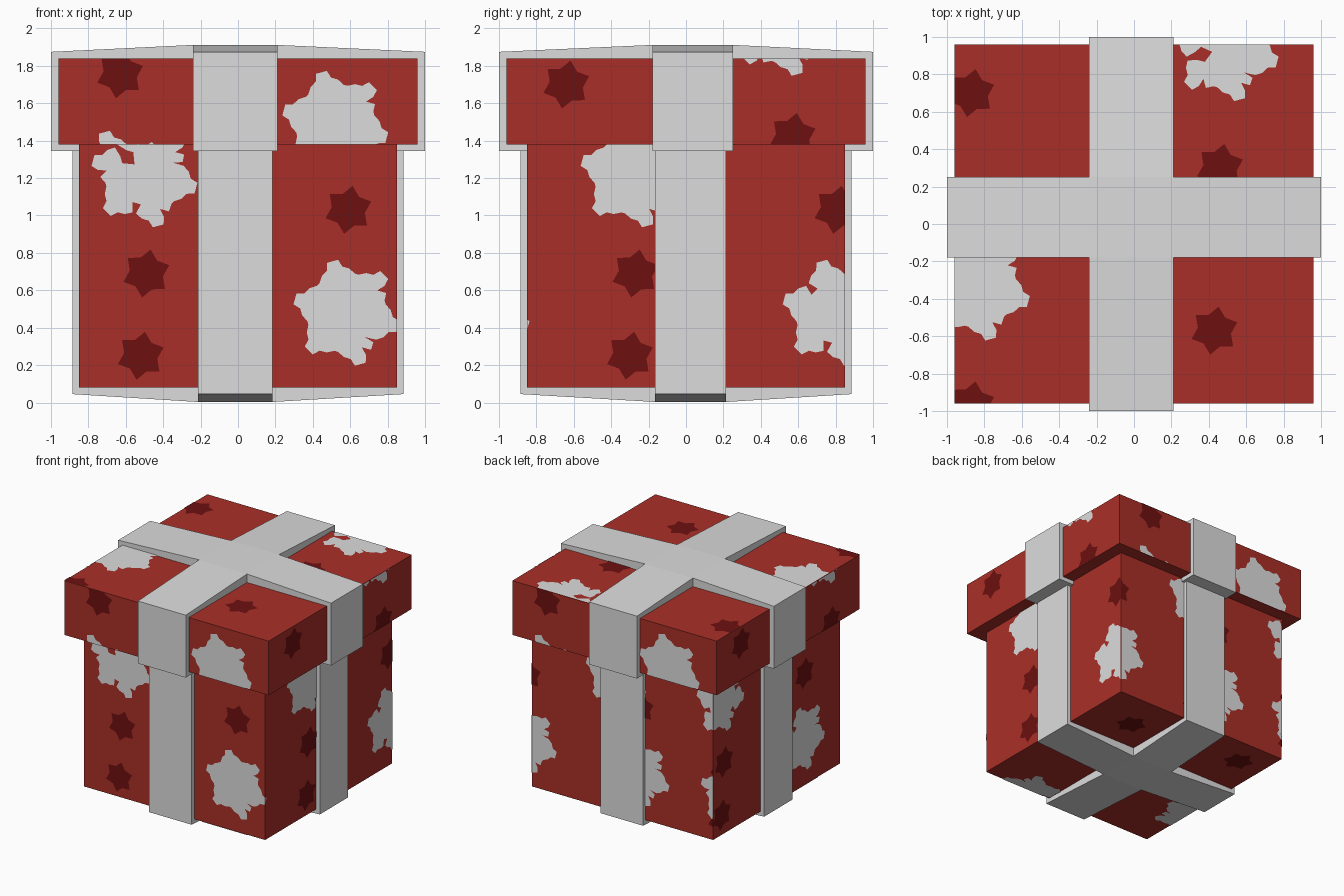
import bpy, bmesh, math
from mathutils import Vector, Matrix

if "Cube" in bpy.data.objects:
    bpy.data.objects.remove(bpy.data.objects["Cube"])


def material(name, rgb):
    m = bpy.data.materials.new(name)
    m.diffuse_color = (*rgb, 1)
    m.use_nodes = True
    m.node_tree.nodes["Principled BSDF"].inputs["Base Color"].default_value = m.diffuse_color
    return m


RED = material("wrapping red", (0.40, 0.028, 0.021))
DARK = material("dark red", (0.155, 0.005, 0.005))
WHITE = material("ribbon white", (0.73, 0.72, 0.72))


def finish(bm, name, mat):
    me = bpy.data.meshes.new(name)
    bm.to_mesh(me)
    bm.free()
    me.materials.append(mat)
    bpy.context.collection.objects.link(bpy.data.objects.new(name, me))


def block(name, half, z0, z1, mat):
    bm = bmesh.new()
    mtx = Matrix.Translation((0, 0, (z0 + z1) / 2)) @ Matrix.Diagonal((2 * half, 2 * half, z1 - z0, 1))
    bmesh.ops.create_cube(bm, size=1, matrix=mtx)
    finish(bm, name, mat)


def strip(name, profile, lo, hi, along_x):
    """Extrude a (length, z) profile across the ribbon width lo..hi."""
    bm = bmesh.new()
    pts = [(p, lo, z) if along_x else (lo, p, z) for p, z in profile]
    face = bm.faces.new([bm.verts.new(p) for p in pts])
    out = bmesh.ops.extrude_face_region(bm, geom=[face])["geom"]
    w = hi - lo
    bmesh.ops.translate(bm, verts=[v for v in out if isinstance(v, bmesh.types.BMVert)],
                        vec=(0, w, 0) if along_x else (w, 0, 0))
    bmesh.ops.recalc_face_normals(bm, faces=bm.faces[:])
    finish(bm, name, WHITE)


# Box and lid
block("box_body", 0.85, 0.08, 1.38, RED)
block("box_lid", 0.96, 1.38, 1.84, RED)


# Crossed ribbons, rising slightly towards the crossing
def ribbons(part, xr, yr, half, z_flat, z_edge, z_peak):
    def profile(a, b):
        return [(-half, z_edge), (a, z_peak), (b, z_peak), (half, z_edge), (half, z_flat), (-half, z_flat)]
    strip(part + "_ribbon_front_back", profile(*yr), *xr, False)
    strip(part + "_ribbon_left_right", profile(*xr), *yr, True)


ribbons("body", (-0.215, 0.185), (-0.165, 0.215), 0.885, 1.36, 0.045, 0.003)
ribbons("lid", (-0.24, 0.21), (-0.18, 0.25), 1.0, 1.345, 1.875, 1.912)


# Printed motif outlines
def polar(r, deg):
    return r * math.cos(math.radians(deg)), r * math.sin(math.radians(deg))


def star_outline():
    return [polar(0.13 if i % 2 == 0 else 0.09, 80 + 30 * i) for i in range(12)]


def flake_outline():
    arm = [(0.13, 0.027), (0.15, 0.06), (0.19, 0.098), (0.225, 0.075), (0.20, 0.032),
           (0.245, 0.042), (0.285, 0.03)]
    arm = [(r, -w) for r, w in arm] + [(r, w) for r, w in reversed(arm)]
    pts = []
    for k in range(6):
        a = -15 + 60 * k
        pts += [polar(math.hypot(r, w), a + math.degrees(math.atan2(w, r))) for r, w in arm]
        pts.append(polar(0.075, a + 30))
    return pts


STAR, FLAKE = star_outline(), flake_outline()


def motifs(name, outline, centres, bounds, frame, mat):
    """Lay flat motifs on a panel, trimmed to its edges."""
    bm = bmesh.new()
    for cu, cv in centres:
        bm.faces.new([bm.verts.new((cu + u, cv + v, 0)) for u, v in outline])
    bmesh.ops.triangulate(bm, faces=bm.faces[:])
    u0, u1, v0, v1 = bounds
    for co, no in (((u0, 0, 0), (-1, 0, 0)), ((u1, 0, 0), (1, 0, 0)),
                   ((0, v0, 0), (0, -1, 0)), ((0, v1, 0), (0, 1, 0))):
        bmesh.ops.bisect_plane(bm, geom=bm.verts[:] + bm.edges[:] + bm.faces[:],
                               plane_co=co, plane_no=no, clear_outer=True)
    bm.transform(frame)
    finish(bm, name, mat)


def frame(u, v, dist):
    u, v = Vector(u), Vector(v)
    n = u.cross(v)
    m = Matrix((u, v, n)).transposed().to_4x4()
    m.translation = n * dist
    return m


def decorate(name, flakes, stars, bounds, fr):
    motifs(name + "_snowflakes", FLAKE, flakes, bounds, fr, WHITE)
    motifs(name + "_stars", STAR, stars, bounds, fr, DARK)


SIDES = {"front": (1, 0, 0), "right": (0, 1, 0), "back": (-1, 0, 0), "left": (0, -1, 0)}
UP = (0, 0, 1)
GAP = 0.004

# Body print: one band wrapped round the four sides, with its seam behind the back ribbon
SHIFTS = {"front": [0], "right": [0.22, -1.70], "back": [0.44, -0.42 + 1.90, -1.48, -0.42], "left": [-0.22]}
SHIFTS["back"] = [0.44, -1.48]
for side, u in SIDES.items():
    flakes, stars = [], []
    for s in SHIFTS[side]:
        flakes += [(-0.50 + s, 1.22), (0.58 + s, 0.48)]
        stars += [(-0.49 + s, 0.69), (-0.52 + s, 0.25), (0.59 + s, 1.03)]
    if side == "back":
        flakes += [(0.98, 1.22), (0.16, 0.48)]
        stars += [(0.95, 0.69), (0.93, 0.25), (0.17, 1.03)]
    decorate(side + "_body", flakes, stars, (-0.85, 0.85, 0.08, 1.38), frame(u, UP, 0.85 + GAP))

# Lid print: opposite sides match
LID = (([(0.52, 1.49), (-0.64, 1.17)], [(-0.63, 1.755)]),
       ([(0.52, 2.03)], [(-0.64, 1.70), (0.57, 1.42)]))
for i, (side, u) in enumerate(SIDES.items()):
    decorate(side + "_lid", *LID[i % 2], (-0.96, 0.96, 1.38, 1.84), frame(u, UP, 0.96 + GAP))

# Lid top and box underside
decorate("top", [(0.49, 0.94), (-0.84, -0.34)],
         [(-0.87, 0.70), (0.46, 0.30), (0.43, -0.57), (-0.87, -0.97)],
         (-0.96, 0.96, -0.96, 0.96), frame((1, 0, 0), (0, 1, 0), 1.84 + GAP))
decorate("underside", [(0.40, 0.90), (-0.88, 0.34)], [(0.45, -0.5), (-0.6, -0.6)],
         (-0.85, 0.85, -0.85, 0.85), frame((1, 0, 0), (0, -1, 0), -0.08 + GAP))
